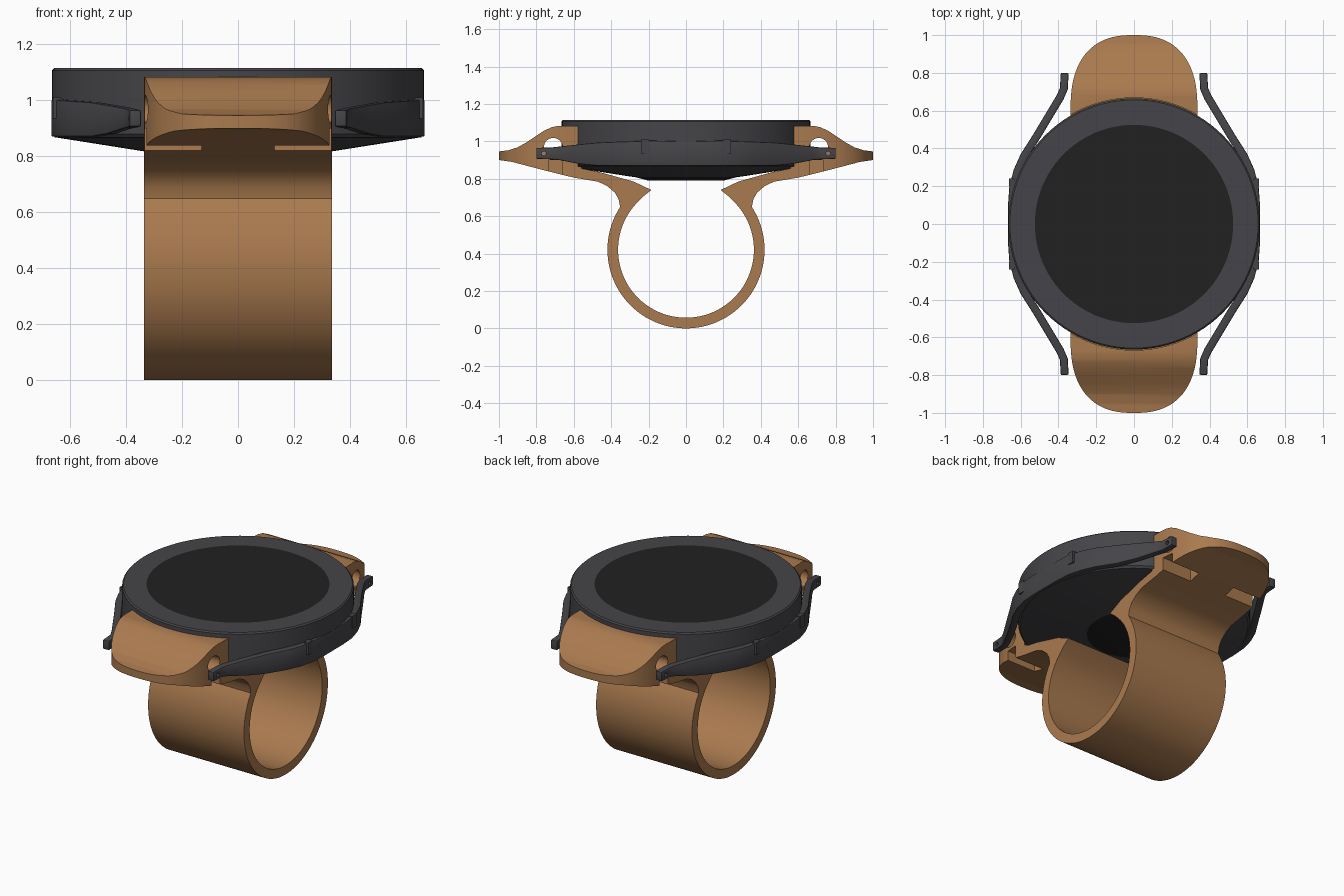
import bpy, bmesh, math
from mathutils import Matrix, Vector

cube = bpy.data.objects.get("Cube")
if cube:
    bpy.data.objects.remove(cube)


def material(name, color):
    m = bpy.data.materials.new(name)
    m.use_nodes = True
    m.diffuse_color = (*color, 1)
    m.node_tree.nodes["Principled BSDF"].inputs["Base Color"].default_value = (*color, 1)
    return m


GREY = material("graphite metal", (0.06, 0.06, 0.067))
BLACK = material("black glass", (0.015, 0.015, 0.015))
TAN = material("tan leather", (0.40, 0.195, 0.077))


def finish(bm, name, *mats):
    bmesh.ops.recalc_face_normals(bm, faces=bm.faces)
    me = bpy.data.meshes.new(name)
    bm.to_mesh(me)
    bm.free()
    ob = bpy.data.objects.new(name, me)
    bpy.context.collection.objects.link(ob)
    for m in mats:
        me.materials.append(m)
    return ob


def activate(ob):
    bpy.ops.object.select_all(action='DESELECT')
    ob.select_set(True)
    bpy.context.view_layer.objects.active = ob


def smooth(ob, angle=30):
    activate(ob)
    bpy.ops.object.shade_smooth_by_angle(angle=math.radians(angle))


def boolean(ob, cutter, operation='DIFFERENCE'):
    mod = ob.modifiers.new("cut", 'BOOLEAN')
    mod.operation, mod.object, mod.solver = operation, cutter, 'EXACT'
    activate(ob)
    bpy.ops.object.modifier_apply(modifier=mod.name)
    bpy.data.objects.remove(cutter)


def lathe(name, profile, *mats):
    bm = bmesh.new()
    vs = [bm.verts.new((r, 0, z)) for r, z in profile]
    es = [bm.edges.new(p) for p in zip(vs, vs[1:])]
    bmesh.ops.spin(bm, geom=vs + es, cent=(0, 0, 0), axis=(0, 0, 1),
                   angle=math.tau, steps=96)
    bmesh.ops.remove_doubles(bm, verts=bm.verts, dist=1e-4)
    return finish(bm, name, *mats)


def prism(name, points, vector, *mats):
    bm = bmesh.new()
    face = bm.faces.new([bm.verts.new(p) for p in points])
    out = bmesh.ops.extrude_face_region(bm, geom=[face], use_keep_orig=True)
    moved = [g for g in out["geom"] if isinstance(g, bmesh.types.BMVert)]
    bmesh.ops.translate(bm, verts=moved, vec=vector)
    return finish(bm, name, *mats)


def box(name, center, size, *mats):
    bm = bmesh.new()
    bmesh.ops.create_cube(bm, size=1, matrix=Matrix.Translation(center) @ Matrix.Diagonal((*size, 1)))
    return finish(bm, name, *mats)


def rod_x(radius, y, z, segments=32):
    bm = bmesh.new()
    turn = Matrix.Translation((0, y, z)) @ Matrix.Rotation(math.pi / 2, 4, 'Y')
    bmesh.ops.create_cone(bm, cap_ends=True, segments=segments, radius1=radius,
                          radius2=radius, depth=2, matrix=turn)
    return finish(bm, "hole_cutter")


# Case with flat screen and rear sensor
case = lathe("watch_case", [(0, 1.115), (0.525, 1.115), (0.657, 1.115), (0.665, 1.107),
                            (0.665, 0.88), (0.655, 0.868), (0.3, 0.812), (0.27, 0.808),
                            (0.2, 0.79), (0, 0.79)], GREY, BLACK)
for p in case.data.polygons:
    r = p.center.xy.length
    if (p.center.z > 1.11 and r < 0.524) or (p.center.z < 0.809 and r < 0.27):
        p.material_index = 1
smooth(case)

# Strap: side profile swept across the width
def arc(radius, start, end, n):
    return [(radius * math.cos(math.radians(start + (end - start) * i / n)),
             0.42 + radius * math.sin(math.radians(start + (end - start) * i / n)))
            for i in range(n + 1)]


outer = [(0.185, 0.74), (0.28, 0.785), (0.46, 0.835), (0.56, 0.855), (0.56, 1.083),
         (0.68, 1.083), (0.72, 1.075), (0.76, 1.056), (0.8, 1.03), (0.85, 0.996),
         (0.9, 0.968), (0.95, 0.952), (1.0, 0.946), (1.0, 0.9), (0.93, 0.89),
         (0.85, 0.869), (0.75, 0.843), (0.6, 0.806), (0.47, 0.784), (0.42, 0.76),
         (0.38, 0.725), (0.36, 0.69)] + arc(0.42, 33, -90, 44)
inner = arc(0.363, -90, 43, 46) + [(0.225, 0.708)]
flip = lambda pts: [(-y, z) for y, z in reversed(pts)]
loop = outer + flip(outer)[1:] + [(-y, z) for y, z in reversed(inner)] + inner[1:]
strap = prism("strap", [(-0.45, y, z) for y, z in loop], (0.9, 0, 0), TAN)

# Rounded plan outline trims the strap ends
plan = []
for i in range(49):
    a = math.pi * i / 48
    c, s = math.cos(a), math.sin(a)
    plan.append((math.copysign(0.336 * abs(c) ** 0.8, c), 0.6 + 0.4 * abs(s) ** 0.8))
plan += [(-x, -y) for x, y in plan]
boolean(strap, prism("plan_cutter", [(x, y, -0.2) for x, y in plan], (0, 0, 1.6)), 'INTERSECT')

# Seat for the case, pin tunnels and underside slots
boolean(strap, lathe("seat_cutter", [(0, 1.3), (0.668, 1.3), (0.668, 0.866),
                                     (0.3, 0.808), (0, 0.785)]))
for s in (-1, 1):
    boolean(strap, rod_x(0.05, s * 0.71, 0.968))
    for side in (-1, 1):
        boolean(strap, box("slot_cutter", (side * 0.265, s * 0.697, 0.8), (0.27, 0.075, 0.2)))
smooth(strap, 25)

# Curved side lugs: x, y, bottom, top along half their length
half = [(0.667, 0, 0.87, 1.0), (0.667, 0.1, 0.87, 1.002), (0.66, 0.2, 0.87, 1.004),
        (0.636, 0.29, 0.87, 1.0), (0.6, 0.37, 0.87, 0.998), (0.53, 0.48, 0.87, 0.993),
        (0.47, 0.58, 0.88, 0.983), (0.41, 0.68, 0.9, 0.972), (0.392, 0.72, 0.904, 0.967),
        (0.388, 0.8, 0.906, 0.965)]
path = [(x, -y, b, t) for x, y, b, t in reversed(half[1:])] + half
for side, label in ((1, "left"), (-1, "right")):
    bm = bmesh.new()
    rings = []
    for i, (x, y, b, t) in enumerate(path):
        p, q = path[max(i - 1, 0)], path[min(i + 1, len(path) - 1)]
        d = Vector((q[0] - p[0], q[1] - p[1])).normalized() * 0.042
        rings.append([bm.verts.new((side * u, v, z)) for u, v, z in
                      ((x, y, b), (x, y, t), (x - d.y, y + d.x, t), (x - d.y, y + d.x, b))])
    for r0, r1 in zip(rings, rings[1:]):
        for k in range(4):
            bm.faces.new((r0[k], r0[(k + 1) % 4], r1[(k + 1) % 4], r1[k]))
    bm.faces.new(rings[0])
    bm.faces.new(rings[-1])
    lug = finish(bm, label + "_lugs", GREY)
    bevel = lug.modifiers.new("bevel", 'BEVEL')
    bevel.width, bevel.segments = 0.006, 2
    activate(lug)
    bpy.ops.object.modifier_apply(modifier="bevel")
    for s in (-1, 1):
        boolean(lug, rod_x(0.012, s * 0.76, 0.935, 16))
    smooth(lug)

    # Small side buttons
    for s, end in ((-1, "front"), (1, "back")):
        button = box(f"{label}_{end}_button", (side * 0.647, s * 0.22, 0.973),
                     (0.03, 0.042, 0.075), GREY)
